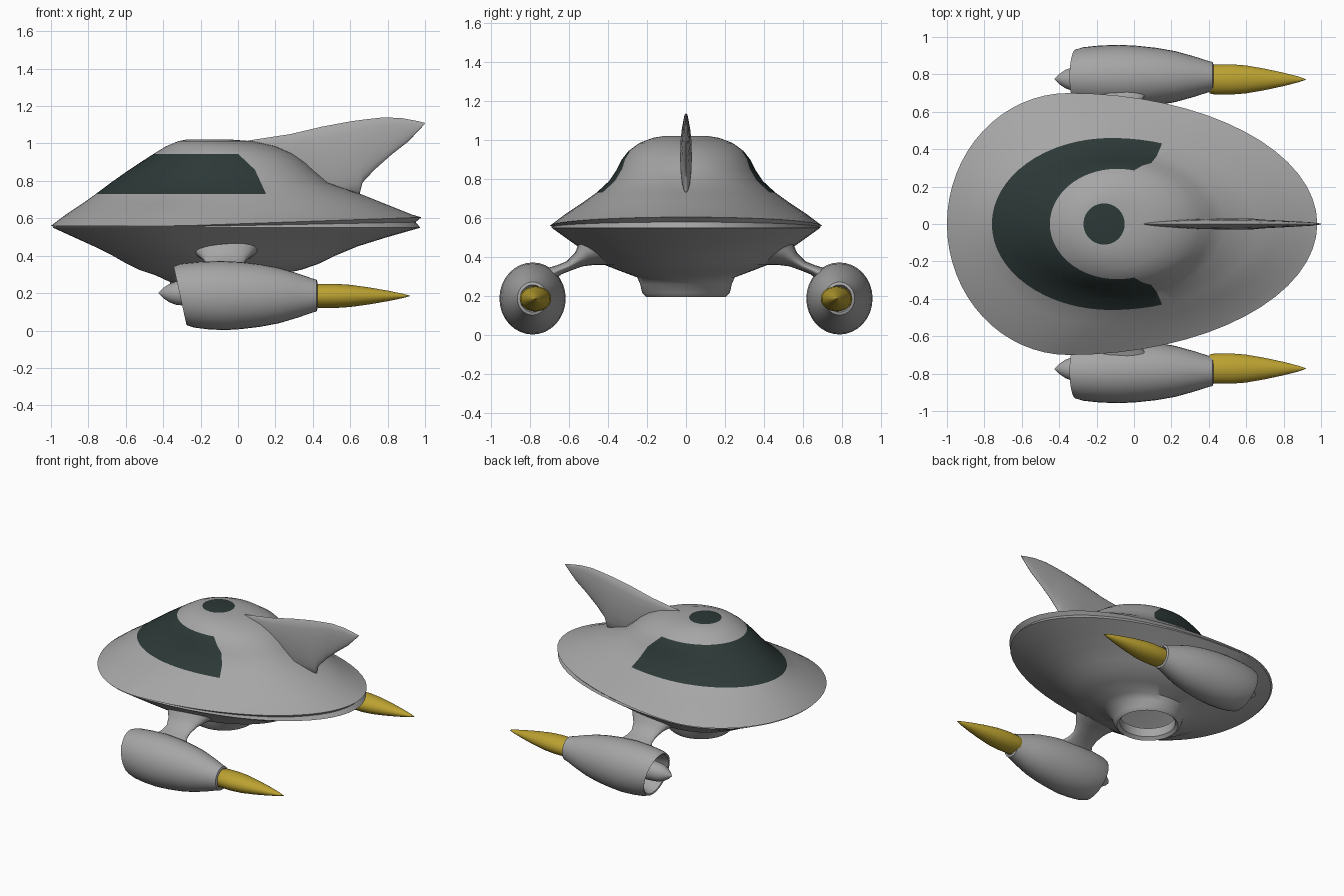
import bpy, bmesh, math
from mathutils import Vector

if "Cube" in bpy.data.objects:
    bpy.data.objects.remove(bpy.data.objects["Cube"])


def material(name, rgb):
    m = bpy.data.materials.new(name)
    m.use_nodes = True
    m.diffuse_color = (*rgb, 1)
    m.node_tree.nodes["Principled BSDF"].inputs["Base Color"].default_value = (*rgb, 1)
    return m


GREY = material("hull grey", (0.38, 0.38, 0.38))
GLASS = material("dark glass", (0.025, 0.04, 0.038))
GOLD = material("flame gold", (0.50, 0.36, 0.03))


def loft(bm, rings, cap_start=False, cap_end=False):
    """Skin a list of equal-sized point rings; returns the start cap."""
    rows = [[bm.verts.new(p) for p in ring] for ring in rings]
    for a, b in zip(rows, rows[1:]):
        for i in range(len(a)):
            j = (i + 1) % len(a)
            bm.faces.new((a[i], a[j], b[j], b[i]))
    if cap_end:
        bm.faces.new(rows[-1])
    return bm.faces.new(rows[0]) if cap_start else None


def finish(bm, name, mats, angle=40):
    bmesh.ops.remove_doubles(bm, verts=bm.verts, dist=0.0005)
    bmesh.ops.recalc_face_normals(bm, faces=bm.faces)
    mesh = bpy.data.meshes.new(name)
    bm.to_mesh(mesh)
    bm.free()
    for m in mats:
        mesh.materials.append(m)
    ob = bpy.data.objects.new(name, mesh)
    bpy.context.collection.objects.link(ob)
    bpy.ops.object.select_all(action="DESELECT")
    ob.select_set(True)
    bpy.context.view_layer.objects.active = ob
    bpy.ops.object.shade_smooth_by_angle(angle=math.radians(angle))
    return ob


def egg(z, front, back, half, centre, tail_rise=0.0, n=64):
    """Egg outline: two half ellipses meeting at the widest point."""
    pts = []
    for i in range(n):
        a = math.tau * i / n
        c = math.cos(a)
        x = centre + c * ((back - centre) if c > 0 else (centre - front))
        rise = tail_rise * max(0, (x + 0.3) / 1.28)
        pts.append((x, half * math.sin(a), z + rise))
    return pts


# Saucer hull: dome, rim, belly and open collar in one skin
SILL, HEAD = 0.73, 0.945
hull_rings = [
    egg(1.022, -0.27, -0.05, 0.11, -0.16),
    egg(1.012, -0.32, 0.08, 0.17, -0.14),
    egg(0.985, -0.385, 0.20, 0.24, -0.11),
    egg(HEAD, -0.45, 0.29, 0.295, -0.09),
    egg(0.90, -0.52, 0.355, 0.33, -0.09),
    egg(0.85, -0.595, 0.41, 0.355, -0.09),
    egg(0.79, -0.68, 0.48, 0.395, -0.10),
    egg(SILL, -0.76, 0.655, 0.46, -0.12),
    egg(0.68, -0.83, 0.78, 0.53, -0.2),
    egg(0.62, -0.92, 0.93, 0.62, -0.3),
    egg(0.56, -1.0, 0.98, 0.70, -0.35, 0.045),
    egg(0.555, -0.985, 0.95, 0.685, -0.35, 0.025),
    egg(0.55, -0.99, 0.975, 0.69, -0.35),
    egg(0.50, -0.88, 0.80, 0.62, -0.32),
    egg(0.45, -0.77, 0.64, 0.55, -0.28),
    egg(0.40, -0.67, 0.52, 0.48, -0.22),
    egg(0.36, -0.60, 0.44, 0.42, -0.18),
    egg(0.325, -0.53, 0.34, 0.33, -0.15),
    egg(0.295, -0.44, 0.20, 0.25, -0.13),
    egg(0.26, -0.365, 0.13, 0.235, -0.12),
    egg(0.215, -0.35, 0.11, 0.225, -0.12),
    egg(0.195, -0.33, 0.09, 0.205, -0.12),
    egg(0.215, -0.31, 0.07, 0.185, -0.12),
    egg(0.28, -0.31, 0.07, 0.185, -0.12),
]
bm = bmesh.new()
hatch = loft(bm, hull_rings, cap_start=True)
hatch.material_index = 1

# Wraparound window: a band of the dome trimmed by two slanted cuts
cuts = [(Vector((0.15, 0, 0.73)), Vector((1, 0, 0.46))),
        (Vector((0.09, 0, 0.86)), Vector((1, 0, 1.06)))]


def in_band(f):
    return SILL < f.calc_center_median().z < HEAD


for point, normal in cuts:
    band = [f for f in bm.faces if in_band(f)]
    geom = band + list({e for f in band for e in f.edges}) + list({v for f in band for v in f.verts})
    bmesh.ops.bisect_plane(bm, geom=geom, plane_co=point, plane_no=normal)
for f in bm.faces:
    c = f.calc_center_median()
    if in_band(f) and all((c - p).dot(n) < 0 for p, n in cuts):
        f.material_index = 1
finish(bm, "saucer_hull", [GREY, GLASS])

# Swept tail fin: lens sections between leading and trailing edges
fin_sections = [  # leading x, z, trailing x, z, half thickness
    (0.05, 1.015, 0.05, 0.90, 0.012), (0.28, 1.05, 0.30, 0.80, 0.024),
    (0.45, 1.09, 0.50, 0.72, 0.030), (0.60, 1.118, 0.65, 0.73, 0.030),
    (0.69, 1.13, 0.665, 0.79, 0.024), (0.78, 1.14, 0.73, 0.86, 0.020),
    (0.88, 1.135, 0.82, 0.94, 0.015), (0.96, 1.12, 0.91, 1.01, 0.010),
    (1.0, 1.11, 0.995, 1.10, 0.003)]
fin_rings = []
for lx, lz, tx, tz, half in fin_sections:
    lead, trail = Vector((lx, 0, lz)), Vector((tx, 0, tz))
    ring = []
    for i in range(16):
        a = math.tau * i / 16
        p = lead.lerp(trail, 0.5 - 0.5 * math.cos(a))
        ring.append(p + Vector((0, half * math.sin(a), 0)))
    fin_rings.append(ring)
bm = bmesh.new()
loft(bm, fin_rings, True, True)
finish(bm, "tail_fin", [GREY], 50)


def turned(profile, y, z, sy, sz, slant=0.0, n=32):
    """Rings around the x axis from (x, radius) pairs; slant rakes the front."""
    rings = []
    for x, r in profile:
        ring = []
        for i in range(n):
            a = math.tau * i / n
            rake = -slant * math.sin(a) * r * max(0, min(1, -x / 0.3))
            ring.append((x + rake, y + sy * r * math.cos(a), z + sz * r * math.sin(a)))
        rings.append(ring)
    return rings


nacelle = [(-0.12, 0.10), (-0.24, 0.13), (-0.305, 0.148), (-0.31, 0.158), (-0.27, 0.171),
           (-0.18, 0.181), (-0.08, 0.185), (0.02, 0.179), (0.12, 0.167), (0.22, 0.148),
           (0.32, 0.118), (0.395, 0.092), (0.42, 0.085), (0.425, 0.07), (0.40, 0.06)]
spike = [(-0.425, 0.002), (-0.40, 0.027), (-0.365, 0.05), (-0.33, 0.063), (-0.25, 0.07), (-0.12, 0.07)]
flame = [(0.405, 0.070), (0.43, 0.074), (0.52, 0.075), (0.60, 0.069), (0.70, 0.053),
         (0.80, 0.033), (0.88, 0.014), (0.92, 0.001)]

# Pylon sections: y, z, half length along x, half thickness
pylon = [(0.45, 0.455, 0.19, 0.11), (0.51, 0.42, 0.155, 0.07), (0.55, 0.387, 0.12, 0.04),
         (0.60, 0.355, 0.10, 0.026), (0.65, 0.335, 0.105, 0.026), (0.72, 0.30, 0.15, 0.04)]

for side, s in (("left", 1), ("right", -1)):
    bm = bmesh.new()
    loft(bm, turned(nacelle, s * 0.788, 0.187, 0.92, 1.0, 0.22), True, True)
    finish(bm, side + "_engine_pod", [GREY])

    bm = bmesh.new()
    loft(bm, turned(spike, s * 0.775, 0.20, 1, 1), True, True)
    finish(bm, side + "_intake_spike", [GREY])

    bm = bmesh.new()
    loft(bm, turned(flame, s * 0.773, 0.185, 1.08, 0.86), True, True)
    finish(bm, side + "_exhaust_flame", [GOLD])

    rings = []
    for y, z, hx, t in pylon:
        rings.append([(-0.07 + hx * math.cos(a), s * (y + 0.5 * t * math.sin(a)), z + 0.87 * t * math.sin(a))
                      for a in (math.tau * i / 24 for i in range(24))])
    bm = bmesh.new()
    loft(bm, rings, True, True)
    finish(bm, side + "_pylon", [GREY], 60)
